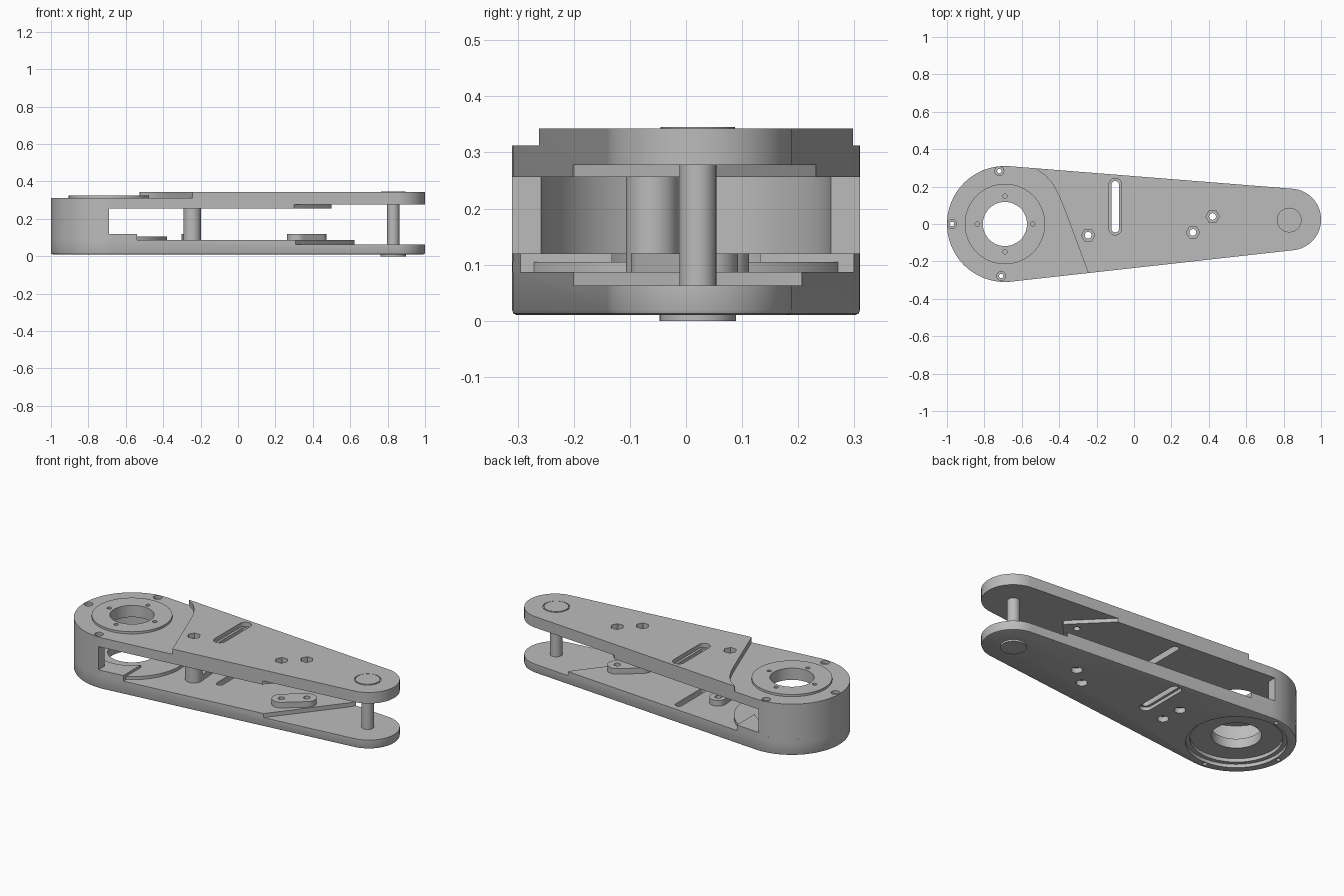
import bpy, bmesh
from math import cos, sin, pi, acos, atan2, hypot

if "Cube" in bpy.data.objects:
    bpy.data.objects.remove(bpy.data.objects["Cube"])

grey = bpy.data.materials.new("machined_grey")
grey.use_nodes = True
GREY = (0.5, 0.5, 0.5, 1)
grey.diffuse_color = GREY
grey.node_tree.nodes["Principled BSDF"].inputs["Base Color"].default_value = GREY

HUB, TIP = (-0.69, 0.0), (0.835, 0.024)
R_HUB, R_TIP = 0.31, 0.165
PIN = (0.83, 0.021)
COLUMN, BOSS = (-0.245, -0.06), (-0.255, 0.065)
PADS = [(0.315, -0.045), (0.42, 0.04)]
RIM_HOLES = [(-0.72, 0.283), (-0.973, 0), (-0.71, -0.278)]


def arc(c, r, a0, a1, n):
    return [(c[0] + r * cos(a0 + (a1 - a0) * i / n), c[1] + r * sin(a0 + (a1 - a0) * i / n))
            for i in range(n + 1)]


def circle(c, r, n=32):
    return arc(c, r, 0, 2 * pi, n)[:-1]


def hull(c1, r1, c2, r2, n=32):
    """Outline around two circles joined by their outer tangents."""
    dx, dy = c2[0] - c1[0], c2[1] - c1[1]
    t, p = atan2(dy, dx), acos((r1 - r2) / hypot(dx, dy))
    return arc(c2, r2, t - p, t + p, n) + arc(c1, r1, t + p, t + 2 * pi - p, n)


def prism(name, pts, z0, z1, round_bottom=0):
    bm = bmesh.new()
    base = bm.faces.new([bm.verts.new((x, y, z0)) for x, y in pts])
    ext = bmesh.ops.extrude_face_region(bm, geom=[base])
    for v in ext["geom"]:
        if isinstance(v, bmesh.types.BMVert):
            v.co.z = z1
    bmesh.ops.recalc_face_normals(bm, faces=bm.faces)
    if round_bottom:
        edges = [e for e in bm.edges if all(v.co.z < z0 + 1e-5 for v in e.verts)]
        bmesh.ops.bevel(bm, geom=edges, offset=round_bottom, segments=2,
                        profile=0.5, affect='EDGES')
    mesh = bpy.data.meshes.new(name)
    bm.to_mesh(mesh)
    bm.free()
    mesh.materials.append(grey)
    obj = bpy.data.objects.new(name, mesh)
    bpy.context.collection.objects.link(obj)
    return obj


def activate(obj):
    bpy.ops.object.select_all(action='DESELECT')
    obj.select_set(True)
    bpy.context.view_layer.objects.active = obj


def cut(obj, pts, z0=-1, z1=1):
    tool = prism("cutter", pts, z0, z1)
    tool.hide_render = True
    mod = obj.modifiers.new("cut", 'BOOLEAN')
    mod.operation, mod.solver, mod.object = 'DIFFERENCE', 'EXACT', tool
    activate(obj)
    bpy.ops.object.modifier_apply(modifier=mod.name)
    bpy.data.objects.remove(tool)


outline = hull(HUB, R_HUB, TIP, R_TIP, 48)
slot = [(-0.1, -0.025), (-0.1, 0.21)]

# Upper plate: lowered hub, thinned tip
upper = prism("upper_plate", outline, 0.256, 0.343)
step = [(-0.54, 0.4), (-0.525, 0.295), (-0.475, 0.26), (-0.435, 0.215), (-0.4, 0.15),
        (-0.37, 0.075), (-0.245, -0.26), (-0.2, -0.4)]
cut(upper, step + [(-1.2, -0.4), (-1.2, 0.4)], 0.312, 1)
cut(upper, [(0.3, 0.4), (0.3, 0.235), (0.49, 0.045), (0.5, 0.03), (0.49, 0.01),
            (0.3, -0.2), (0.3, -0.4), (1.2, -0.4), (1.2, 0.4)], -1, 0.278)
cut(upper, circle(HUB, 0.118, 64))

# Lower plate: thinned tip, stepped recess under the hub
lower = prism("lower_plate", outline, 0.01, 0.087, 0.009)
cut(lower, [(0.3, -0.4), (0.3, -0.21), (0.61, 0.18), (0.625, 0.21), (0.625, 0.4),
            (1.2, 0.4), (1.2, -0.4)], 0.063, 1)
cut(lower, circle(HUB, 0.263, 64), -1, 0.03)
cut(lower, circle(HUB, 0.24, 64), -1, 0.05)
cut(lower, circle(HUB, 0.13, 64))

# Hub floor, raised rim and half-round wall
floor = prism("hub_floor", circle(HUB, R_HUB, 96), 0.087, 0.105)
cut(floor, circle(HUB, 0.13, 64))
rim = prism("hub_rim", outline, 0.087, 0.12)
cut(rim, [(-0.54, -0.4), (1.2, -0.4), (1.2, 0.4), (-0.54, 0.4)])
cut(rim, circle(HUB, 0.2, 64))
wall = prism("hub_wall", arc(HUB, R_HUB, pi / 2, 3 * pi / 2, 48)
             + arc(HUB, 0.258, 3 * pi / 2, pi / 2, 48), 0.12, 0.256)

# Bearing flange on top of the hub
flange = prism("hub_flange", circle(HUB, 0.215, 64), 0.312, 0.325)
cut(flange, circle(HUB, 0.118, 64))
for i in range(4):
    cut(flange, circle((HUB[0] + 0.148 * cos(i * pi / 2), 0.148 * sin(i * pi / 2)), 0.012, 16))

# Spacer column, boss pad and fixing pad
column = prism("spacer_column", circle(COLUMN, 0.047), 0.12, 0.256)
boss = prism("boss_pad", hull(COLUMN, 0.047, BOSS, 0.047), 0.087, 0.12)
pad = prism("fixing_pad", hull(PADS[0], 0.053, PADS[1], 0.053), 0.087, 0.12)

# Tip pin with end caps
prism("tip_pin", circle(PIN, 0.033), 0.063, 0.278)
prism("pin_cap_bottom", circle(PIN, 0.068, 48), 0, 0.011)
cut(upper, circle(PIN, 0.072, 48), 0.335, 1)
prism("pin_cap_top", circle(PIN, 0.066, 48), 0.334, 0.345)

# Slots with a wider outer ledge
for plate, z0, z1 in ((upper, 0.318, 1), (lower, -1, 0.03)):
    cut(plate, hull(slot[0], 0.034, slot[1], 0.034, 16), z0, z1)
    cut(plate, hull(slot[0], 0.02, slot[1], 0.02, 16))

# Bolt holes with hexagonal sockets
for spot in [COLUMN] + PADS:
    cut(upper, circle(spot, 0.036, 6), 0.313, 1)
    cut(upper, circle(spot, 0.018, 16))
for spot in [COLUMN, BOSS] + PADS:
    cut(lower, circle(spot, 0.03, 24), -1, 0.04)
    for part in (lower, pad if spot in PADS else boss):
        cut(part, circle(spot, 0.018, 16))
cut(column, circle(COLUMN, 0.018, 16))

# Rim bolts through the hub
for spot in RIM_HOLES:
    cut(upper, circle(spot, 0.024, 20), 0.295, 1)
    for part in (upper, wall, rim, floor, lower):
        cut(part, circle(spot, 0.012, 12))

for obj in bpy.context.collection.objects:
    if obj.type == 'MESH' and grey.name in obj.data.materials:
        activate(obj)
        bpy.ops.object.shade_smooth_by_angle(angle=0.6)
